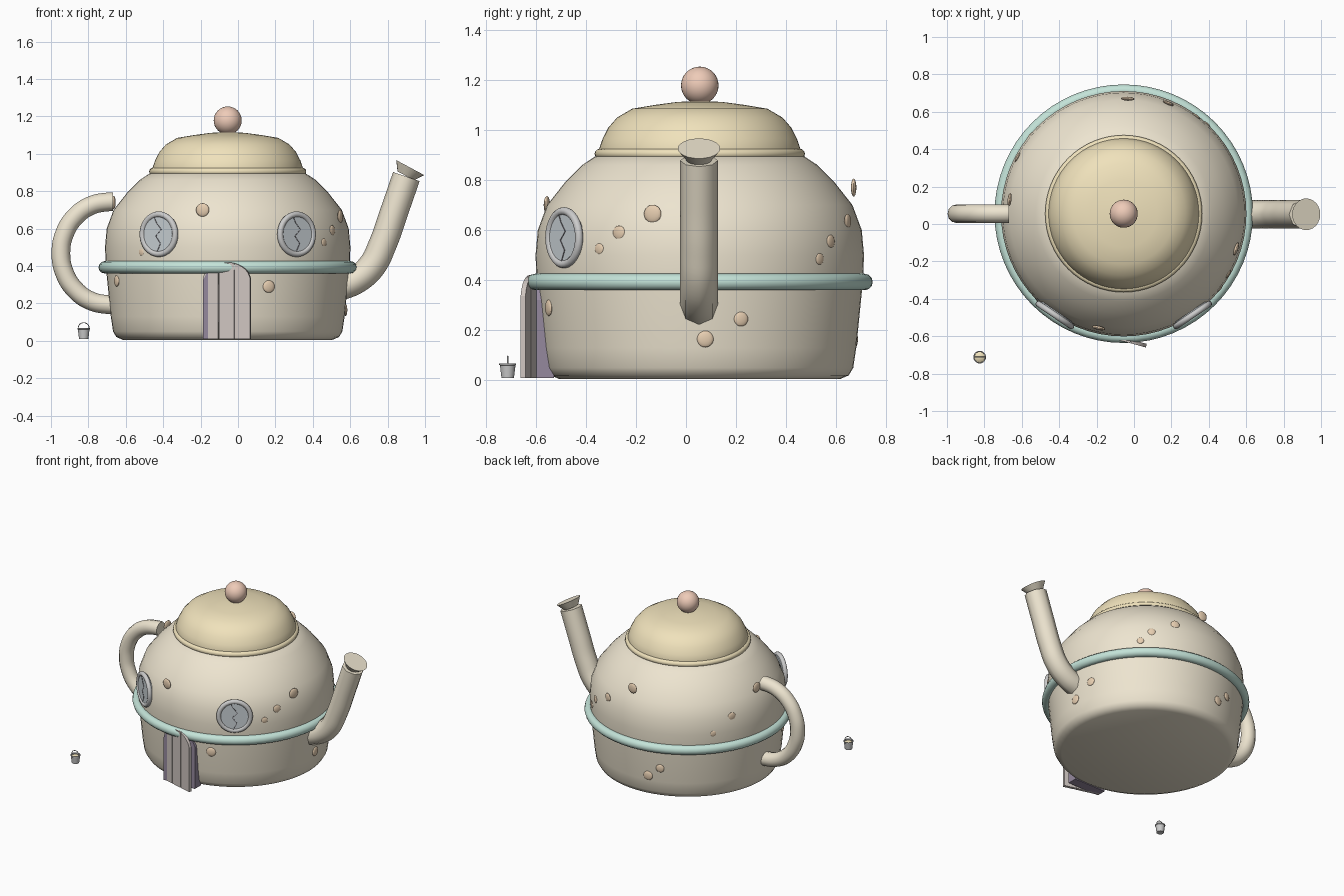
import bpy, bmesh, math
from mathutils import Vector, Matrix

if "Cube" in bpy.data.objects:
    bpy.data.objects.remove(bpy.data.objects["Cube"])

CX, CY = -0.055, 0.055


def mat(name, r, g, b):
    m = bpy.data.materials.new(name)
    m.diffuse_color = (r, g, b, 1)
    m.use_nodes = True
    m.node_tree.nodes["Principled BSDF"].inputs["Base Color"].default_value = m.diffuse_color
    return m


CREAM = mat("cream", 0.85, 0.78, 0.63)
YELLOW = mat("pale_yellow", 0.87, 0.76, 0.5)
PINK = mat("salmon", 0.86, 0.6, 0.48)
MINT = mat("mint", 0.55, 0.77, 0.69)
TAN = mat("tan", 0.8, 0.62, 0.44)
WOOD = mat("grey_wood", 0.62, 0.56, 0.53)
DARK = mat("dark_purple", 0.3, 0.25, 0.34)
METAL = mat("metal", 0.68, 0.68, 0.68)
GLASS = mat("glass", 0.6, 0.65, 0.68)
BLACK = mat("crack", 0.2, 0.2, 0.22)


def finish(o, name, m, smooth=40):
    o.name = name
    o.data.materials.clear()
    o.data.materials.append(m)
    bpy.ops.object.select_all(action='DESELECT')
    o.select_set(True)
    bpy.context.view_layer.objects.active = o
    if smooth:
        bpy.ops.object.shade_smooth_by_angle(angle=math.radians(smooth))
    return o


def from_bm(bm, name, m, matrix=None, smooth=40):
    if matrix is not None:
        bm.transform(matrix)
    bmesh.ops.recalc_face_normals(bm, faces=bm.faces[:])
    me = bpy.data.meshes.new(name)
    bm.to_mesh(me)
    bm.free()
    o = bpy.data.objects.new(name, me)
    bpy.context.collection.objects.link(o)
    return finish(o, name, m, smooth)


def lathe(name, profile, m, centre=(CX, CY, 0), n=64):
    bm = bmesh.new()
    vs = [bm.verts.new((r, 0, z)) for r, z in profile]
    es = [bm.edges.new(p) for p in zip(vs, vs[1:])]
    bmesh.ops.spin(bm, geom=vs + es, cent=(0, 0, 0), axis=(0, 0, 1),
                   angle=2 * math.pi, steps=n, use_duplicate=False)
    bmesh.ops.remove_doubles(bm, verts=bm.verts[:], dist=1e-5)
    return from_bm(bm, name, m, Matrix.Translation(centre))


def torus(name, major, minor, matrix, m, n=64):
    bpy.ops.mesh.primitive_torus_add(major_radius=major, minor_radius=minor,
                                     major_segments=n, minor_segments=12)
    o = bpy.context.object
    o.matrix_world = matrix
    return finish(o, name, m)


def tube(name, pts, radius, m, res=2):
    cu = bpy.data.curves.new(name, 'CURVE')
    cu.dimensions = '3D'
    cu.bevel_depth, cu.bevel_resolution = radius, res
    cu.use_fill_caps = True
    cu.resolution_u = 6
    s = cu.splines.new('BEZIER')
    s.bezier_points.add(len(pts) - 1)
    for b, p in zip(s.bezier_points, pts):
        b.co = p
        b.handle_left_type = b.handle_right_type = 'AUTO'
    o = bpy.data.objects.new(name, cu)
    bpy.context.collection.objects.link(o)
    bpy.ops.object.select_all(action='DESELECT')
    o.select_set(True)
    bpy.context.view_layer.objects.active = o
    bpy.ops.object.convert(target='MESH')
    return finish(bpy.context.object, name, m, 60)


def slab(name, outline, depth, m, matrix):
    # outline in local x/z, extruded along local +y
    bm = bmesh.new()
    f = bm.faces.new([bm.verts.new((x, 0, z)) for x, z in outline])
    g = bmesh.ops.extrude_face_region(bm, geom=[f])["geom"]
    bmesh.ops.translate(bm, vec=(0, depth, 0),
                        verts=[v for v in g if isinstance(v, bmesh.types.BMVert)])
    return from_bm(bm, name, m, matrix, 0)


def radial(az, r, z):
    # local -y points outward from the pot axis, local z stays up
    a = math.radians(az)
    return (Matrix.Translation((CX + r * math.cos(a), CY + r * math.sin(a), z))
            @ Matrix.Rotation(a + math.pi / 2, 4, 'Z'))


# pot body, band, lid and knob
lathe("pot_body", [(0, 0.005), (0.56, 0.005), (0.595, 0.02), (0.613, 0.05),
                   (0.625, 0.13), (0.637, 0.25), (0.652, 0.4), (0.656, 0.5),
                   (0.647, 0.6), (0.61, 0.7), (0.535, 0.795), (0.47, 0.86),
                   (0.42, 0.893), (0.36, 0.905), (0, 0.905)], CREAM)
torus("band", 0.658, 0.033, Matrix.Translation((CX, CY, 0.393)), MINT)
torus("lid_rim", 0.4, 0.02, Matrix.Translation((CX, CY, 0.905)), YELLOW)
lathe("lid", [(0, 0.9), (0.4, 0.9), (0.402, 0.925), (0.388, 0.965), (0.365, 1.01),
              (0.33, 1.05), (0.27, 1.085), (0.18, 1.1), (0.09, 1.112), (0, 1.116)], YELLOW)
bpy.ops.mesh.primitive_uv_sphere_add(segments=32, ring_count=16, radius=0.075,
                                     location=(CX, CY, 1.178))
finish(bpy.context.object, "lid_knob", PINK)

# spout with flared tip
SY = 0.052
tube("spout", [(x, SY, z) for x, z in [(0.53, 0.285), (0.63, 0.325), (0.715, 0.4),
                                       (0.775, 0.52), (0.835, 0.69), (0.9, 0.878)]],
     0.075, CREAM)
axis = Vector((0.47, 0, 0.88)).normalized()
bm = bmesh.new()
bmesh.ops.create_cone(bm, cap_ends=True, segments=24, radius1=0.05, radius2=0.085, depth=0.05)
from_bm(bm, "spout_tip", CREAM, Matrix.Translation((0.909, SY, 0.904))
        @ axis.to_track_quat('Z', 'Y').to_matrix().to_4x4())

# handle
arc = [math.radians(90 + 180 * i / 8) for i in range(9)]
tube("handle", [(-0.668, CY, 0.743)] +
     [(-0.69 + 0.257 * math.cos(a), CY, 0.468 + 0.275 * math.sin(a)) for a in arc] +
     [(-0.67, CY, 0.193)], 0.05, CREAM, 4)

# round windows with cracked panes
for side, az in (("left", 235.8), ("right", 304.2)):
    M = radial(az, 0.655, 0.57)
    torus("window_frame_" + side, 0.106, 0.016, M @ Matrix.Rotation(math.pi / 2, 4, 'X'), METAL, 32)
    slab("window_pane_" + side, [(0.105 * math.cos(k * math.pi / 16), 0.105 * math.sin(k * math.pi / 16))
                                 for k in range(32)], 0.03, GLASS,
         M @ Matrix.Translation((0, -0.008, 0)))
    zig = [(-0.03, 0.1), (-0.01, 0.06), (0.02, 0.025), (-0.015, -0.01), (0.015, -0.05), (-0.01, -0.1)]
    slab("window_crack_" + side, [(x - 0.003, z) for x, z in zig] +
         [(x + 0.003, z) for x, z in reversed(zig)], 0.004, BLACK,
         M @ Matrix.Translation((0, -0.01, 0)))


# doorway and the ajar plank door
def arch_z(u):
    return 0.32 + 0.1 * math.sqrt(max(0, 1 - (2 * u - 1) ** 2))


def arch(w, u0, u1, z0):
    us = [u0 + (u1 - u0) * k / 8 for k in range(9)]
    return [(u0 * w, z0)] + [(u * w, arch_z(u)) for u in us] + [(u1 * w, z0)]


slab("doorway", arch(0.255, 0, 1, 0.01), 0.07, DARK, Matrix.Translation((-0.188, -0.598, 0)))
leaf = Matrix.Translation((-0.19, -0.59, 0)) @ Matrix.Rotation(math.radians(-15.5), 4, 'Z')
for k in range(3):
    slab("door_plank_%d" % (k + 1), arch(0.265, k / 3 + 0.008, (k + 1) / 3 - 0.008, 0.01),
         0.02, WOOD, leaf)
slab("door_brace", [(0.01, 0.1), (0.255, 0.1), (0.255, 0.3), (0.01, 0.3)], 0.006, WOOD,
     leaf @ Matrix.Translation((0, 0.01, 0)))

# rounded spots: azimuth, distance from axis, height, size
spots = [(257.6, 0.625, 0.70, 0.036), (225, 0.652, 0.475, 0.02), (237, 0.648, 0.59, 0.028),
         (-17.4, 0.63, 0.665, 0.036), (-30, 0.645, 0.59, 0.028), (-38, 0.652, 0.525, 0.022),
         (88, 0.615, 0.77, 0.036), (68, 0.637, 0.635, 0.03), (53.5, 0.65, 0.555, 0.026),
         (47, 0.654, 0.485, 0.023), (173, 0.615, 0.74, 0.036), (152, 0.642, 0.6, 0.029),
         (140, 0.652, 0.5, 0.022), (2, 0.63, 0.165, 0.033), (15, 0.637, 0.245, 0.029),
         (100, 0.63, 0.165, 0.033), (108, 0.637, 0.235, 0.029), (290, 0.642, 0.29, 0.033),
         (203, 0.645, 0.32, 0.03)]
for i, (az, r, z, s) in enumerate(spots):
    bm = bmesh.new()
    bmesh.ops.create_uvsphere(bm, u_segments=16, v_segments=10, radius=s)
    from_bm(bm, "spot_%d" % (i + 1), TAN, radial(az, r, z) @ Matrix.Diagonal((1, 0.3, 1, 1)), 60)

# bucket of sand with wire handle
B = (-0.825, -0.712, 0)
lathe("bucket", [(0, 0.01), (0.025, 0.01), (0.031, 0.06), (0.034, 0.062), (0.034, 0.068),
                 (0.029, 0.068), (0.028, 0.055)], METAL, B, 20)
lathe("bucket_sand", [(0.0285, 0.058), (0.018, 0.065), (0, 0.068)], YELLOW, B, 20)
tube("bucket_handle", [(B[0] + 0.03 * math.cos(a), B[1], 0.066 + 0.031 * math.sin(a))
                       for a in [math.pi * k / 6 for k in range(7)]], 0.0025, METAL, 1)
